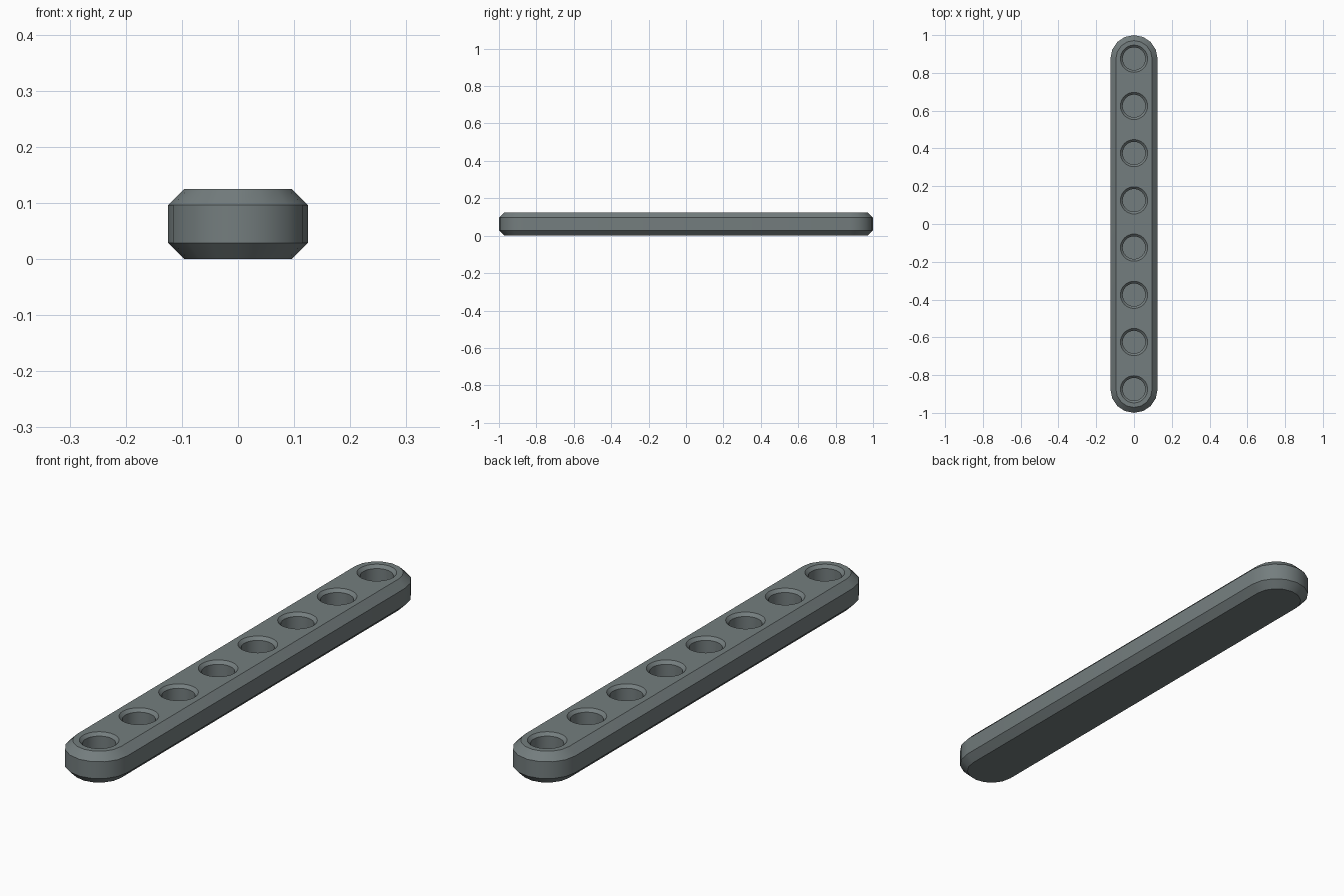
import bpy, bmesh, math

if "Cube" in bpy.data.objects:
    bpy.data.objects.remove(bpy.data.objects["Cube"])

HALF_W, HEIGHT, CHAMFER = 0.125, 0.125, 0.029
END_CENTRE, END_SEGS = 0.875, 8
HOLES, PITCH, HOLE_SEGS = 8, 0.25, 32

grey = bpy.data.materials.new("steel grey")
grey.diffuse_color = (0.175, 0.207, 0.21, 1)
grey.use_nodes = True
grey.node_tree.nodes["Principled BSDF"].inputs["Base Color"].default_value = grey.diffuse_color


def loft(bm, rings):
    """Close a stack of rings, each a list of points, into a solid."""
    loops = [[bm.verts.new(p) for p in ring] for ring in rings]
    n = len(loops[0])
    for a, b in zip(loops, loops[1:]):
        for i in range(n):
            j = (i + 1) % n
            bm.faces.new((a[i], a[j], b[j], b[i]))
    bm.faces.new(loops[0][::-1])
    bm.faces.new(loops[-1])


def stadium(r, z):
    pts = []
    for start, cy in ((0, END_CENTRE), (math.pi, -END_CENTRE)):
        for i in range(END_SEGS + 1):
            a = start + math.pi * i / END_SEGS
            pts.append((r * math.cos(a), cy + r * math.sin(a), z))
    return pts


def circle(r, y, z):
    return [(r * math.cos(2 * math.pi * i / HOLE_SEGS),
             y + r * math.sin(2 * math.pi * i / HOLE_SEGS), z)
            for i in range(HOLE_SEGS)]


def make_object(name, bm):
    bmesh.ops.recalc_face_normals(bm, faces=bm.faces)
    mesh = bpy.data.meshes.new(name)
    bm.to_mesh(mesh)
    bm.free()
    mesh.materials.append(grey)
    ob = bpy.data.objects.new(name, mesh)
    bpy.context.collection.objects.link(ob)
    return ob


# Rounded bar with chamfered top and bottom rims
bm = bmesh.new()
inner = HALF_W - CHAMFER
loft(bm, [stadium(inner, 0), stadium(HALF_W, CHAMFER),
          stadium(HALF_W, HEIGHT - CHAMFER), stadium(inner, HEIGHT)])
bar = make_object("bar", bm)

# Row of blind holes with countersunk rims
bm = bmesh.new()
for k in range(HOLES):
    y = (k - (HOLES - 1) / 2) * PITCH
    loft(bm, [circle(0.06, y, 0.025), circle(0.06, y, HEIGHT - 0.012),
              circle(0.072, y, HEIGHT), circle(0.072, y, HEIGHT + 0.05)])
cutter = make_object("hole_cutter", bm)
cutter.hide_render = True

mod = bar.modifiers.new("holes", 'BOOLEAN')
mod.operation = 'DIFFERENCE'
mod.solver = 'EXACT'
mod.object = cutter
bpy.context.view_layer.objects.active = bar
bar.select_set(True)
bpy.ops.object.modifier_apply(modifier=mod.name)
bpy.data.objects.remove(cutter)

# Smooth round walls, crisp chamfer edges
bpy.ops.object.shade_smooth_by_angle(angle=math.radians(30))
